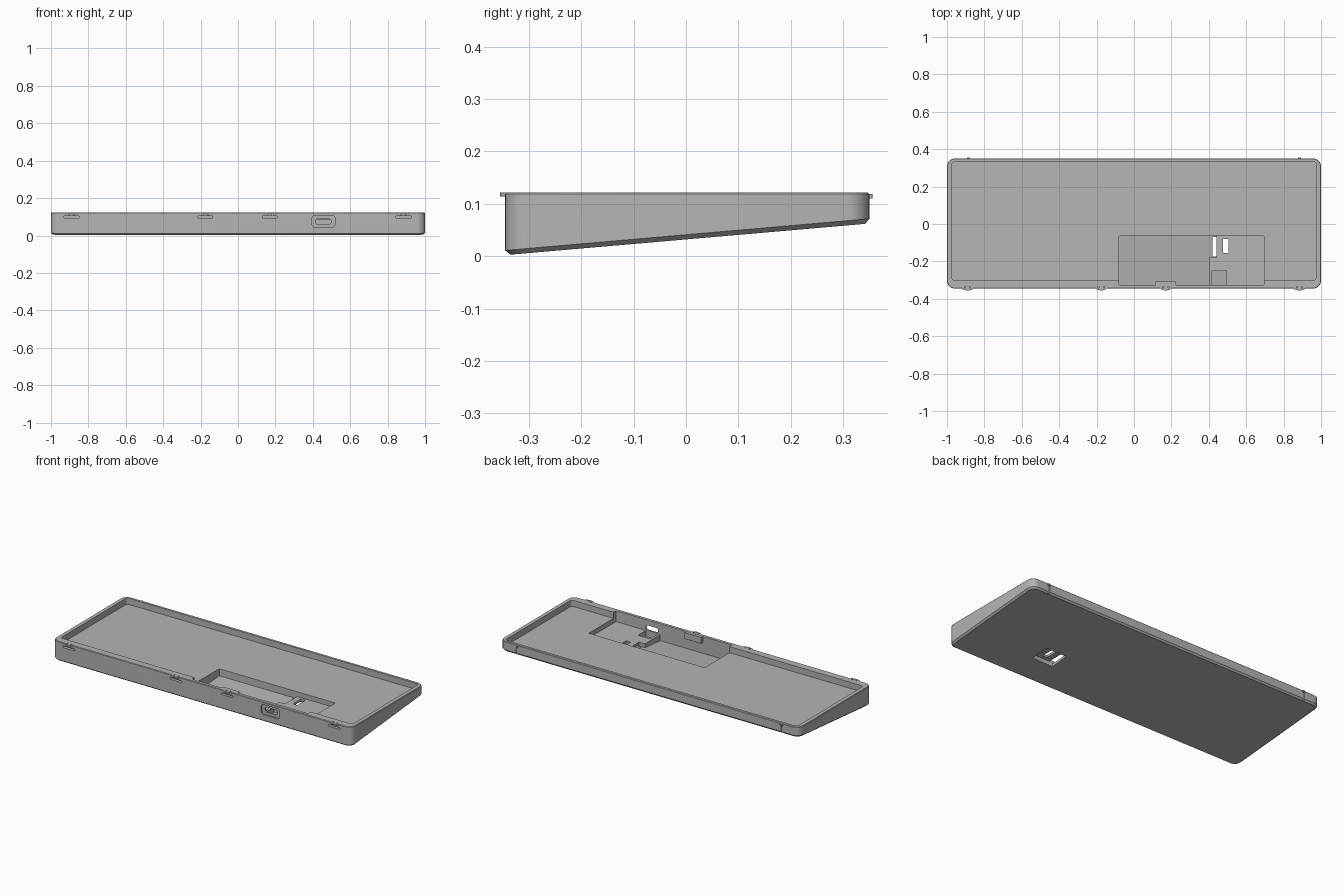
import bpy, bmesh, math
from mathutils import Vector

if "Cube" in bpy.data.objects:
    bpy.data.objects.remove(bpy.data.objects["Cube"], do_unlink=True)

grey = bpy.data.materials.new("case grey")
grey.use_nodes = True
colour = (0.46, 0.46, 0.46, 1)
grey.diffuse_color = colour
grey.node_tree.nodes["Principled BSDF"].inputs["Base Color"].default_value = colour

TOP = 0.122


def under(y, lift=0.0):
    """Height of the sloping underside at depth y."""
    return 0.003 + (y + 0.335) * 0.0868 + lift


def rounded(x0, x1, y0, y1, r, seg=8):
    """Counter-clockwise outline of a rounded rectangle."""
    pts = []
    corners = ((x1 - r, y1 - r), (x0 + r, y1 - r), (x0 + r, y0 + r), (x1 - r, y0 + r))
    for i, (cx, cy) in enumerate(corners):
        for k in range(seg + 1):
            a = math.pi / 2 * (i + k / seg)
            pts.append((cx + r * math.cos(a), cy + r * math.sin(a)))
    return pts


def loft(name, rings):
    """Solid through a stack of matching rings."""
    bm = bmesh.new()
    loops = [[bm.verts.new(p) for p in ring] for ring in rings]
    n = len(loops[0])
    for a, b in zip(loops, loops[1:]):
        for i in range(n):
            j = (i + 1) % n
            bm.faces.new((a[i], a[j], b[j], b[i]))
    bm.faces.new(loops[0][::-1])
    bm.faces.new(loops[-1])
    bmesh.ops.recalc_face_normals(bm, faces=bm.faces)
    me = bpy.data.meshes.new(name)
    bm.to_mesh(me)
    bm.free()
    ob = bpy.data.objects.new(name, me)
    bpy.context.collection.objects.link(ob)
    me.materials.append(grey)
    return ob


def prism(name, outline, z0, z1):
    return loft(name, [[(x, y, z) for x, y in outline] for z in (z0, z1)])


def box(name, x0, x1, y0, y1, z0, z1):
    return prism(name, [(x0, y0), (x1, y0), (x1, y1), (x0, y1)], z0, z1)


def cut(target, cutter):
    """Subtract a cutter and discard it."""
    mod = target.modifiers.new("cut", 'BOOLEAN')
    mod.operation = 'DIFFERENCE'
    mod.solver = 'EXACT'
    mod.object = cutter
    bpy.ops.object.select_all(action='DESELECT')
    bpy.context.view_layer.objects.active = target
    target.select_set(True)
    bpy.ops.object.modifier_apply(modifier=mod.name)
    bpy.data.objects.remove(cutter, do_unlink=True)


def front_prism(name, x0, x1, z0, z1, r, y0, y1):
    """Rounded rectangle in the front plane, pushed along y."""
    outline = rounded(x0, x1, z0, z1, r, 5)
    return loft(name, [[(x, y, z) for x, z in outline] for y in (y0, y1)])


# Wedge shaped case with rounded corners and a chamfered underside
outer = rounded(-1, 1, -0.345, 0.35, 0.042)
inset = rounded(-0.99, 0.99, -0.335, 0.342, 0.034)
rim = rounded(-0.997, 0.997, -0.342, 0.347, 0.039)
case = loft("case", [
    [(x, y, under(y)) for x, y in inset],
    [(x, y, under(y, 0.009)) for x, y in outer],
    [(x, y, TOP - 0.003) for x, y in outer],
    [(x, y, TOP) for x, y in rim]])

# Tray recess, then the deeper sloped electronics pocket
cut(case, prism("tray_cutter", rounded(-0.975, 0.975, -0.30, 0.333, 0.015, 4), 0.085, 0.2))
pocket = rounded(-0.08, 0.695, -0.325, -0.065, 0.004, 2)
cut(case, loft("pocket_cutter", [
    [(x, y, under(y, 0.016)) for x, y in pocket],
    [(x, y, 0.2) for x, y in pocket]]))

# Raised step in the pocket, notched behind the port
step = [(0.40, -0.327), (0.415, -0.327), (0.415, -0.25), (0.495, -0.25),
        (0.495, -0.327), (0.697, -0.327), (0.697, -0.063), (0.44, -0.063),
        (0.44, -0.18), (0.40, -0.18)]
platform = loft("pocket_step", [
    [(x, y, under(y, 0.012)) for x, y in step],
    [(x, y, 0.056) for x, y in step]])

# Switch recess underneath and its slot through the step
well = rounded(0.42, 0.56, -0.175, -0.06, 0.004, 2)
for part in (case, platform):
    cut(part, loft("well_cutter", [
        [(x, y, -0.1) for x, y in well],
        [(x, y, 0.042) for x, y in well]]))
    cut(part, prism("slot_cutter", rounded(0.476, 0.506, -0.155, -0.08, 0.004, 3), -0.1, 0.07))

# Cable port: shallow surround and through opening
cut(case, front_prism("port_surround_cutter", 0.396, 0.518, 0.045, 0.106, 0.015, -0.4, -0.335))
cut(case, front_prism("port_cutter", 0.415, 0.497, 0.06, 0.09, 0.013, -0.4, -0.32))

# Front latches: curved slot, two relief cuts and a hooked tongue
for i, x in enumerate((-0.89, -0.175, 0.17, 0.885)):
    if i == 2:
        box("latch_backing", x - 0.055, x + 0.055, -0.327, -0.308, 0.084, TOP - 0.001)
    plan = [(x - 0.048, -0.316), (x - 0.048, -0.33), (x - 0.03, -0.36),
            (x + 0.03, -0.36), (x + 0.048, -0.33), (x + 0.048, -0.316)]
    cut(case, prism("latch_slot_cutter", plan, 0.093, 0.103))
    for s in (-1, 1):
        c = x + s * 0.014
        cut(case, box("relief_cutter", c - 0.003, c + 0.003, -0.4, -0.333, 0.1, 0.2))
    hook = [(x + 0.03 * math.cos(a), -0.343 + 0.012 * math.sin(a))
            for a in (math.pi + math.pi * k / 10 for k in range(11))]
    prism("latch_hook", hook, 0.114, TOP)

# Rear grooves with locating pins
for x in (-0.885, 0.885):
    cut(case, box("groove_cutter", x - 0.006, x + 0.006, 0.345, 0.4, 0.03, 0.109))
    prism("locating_pin", rounded(x - 0.008, x + 0.008, 0.34, 0.356, 0.004, 3), 0.11, 0.119)

for ob in bpy.context.collection.objects:
    if ob.type == 'MESH' and ob.data.materials and ob.data.materials[0] == grey:
        bpy.ops.object.select_all(action='DESELECT')
        bpy.context.view_layer.objects.active = ob
        ob.select_set(True)
        bpy.ops.object.shade_smooth_by_angle(angle=math.radians(25))
